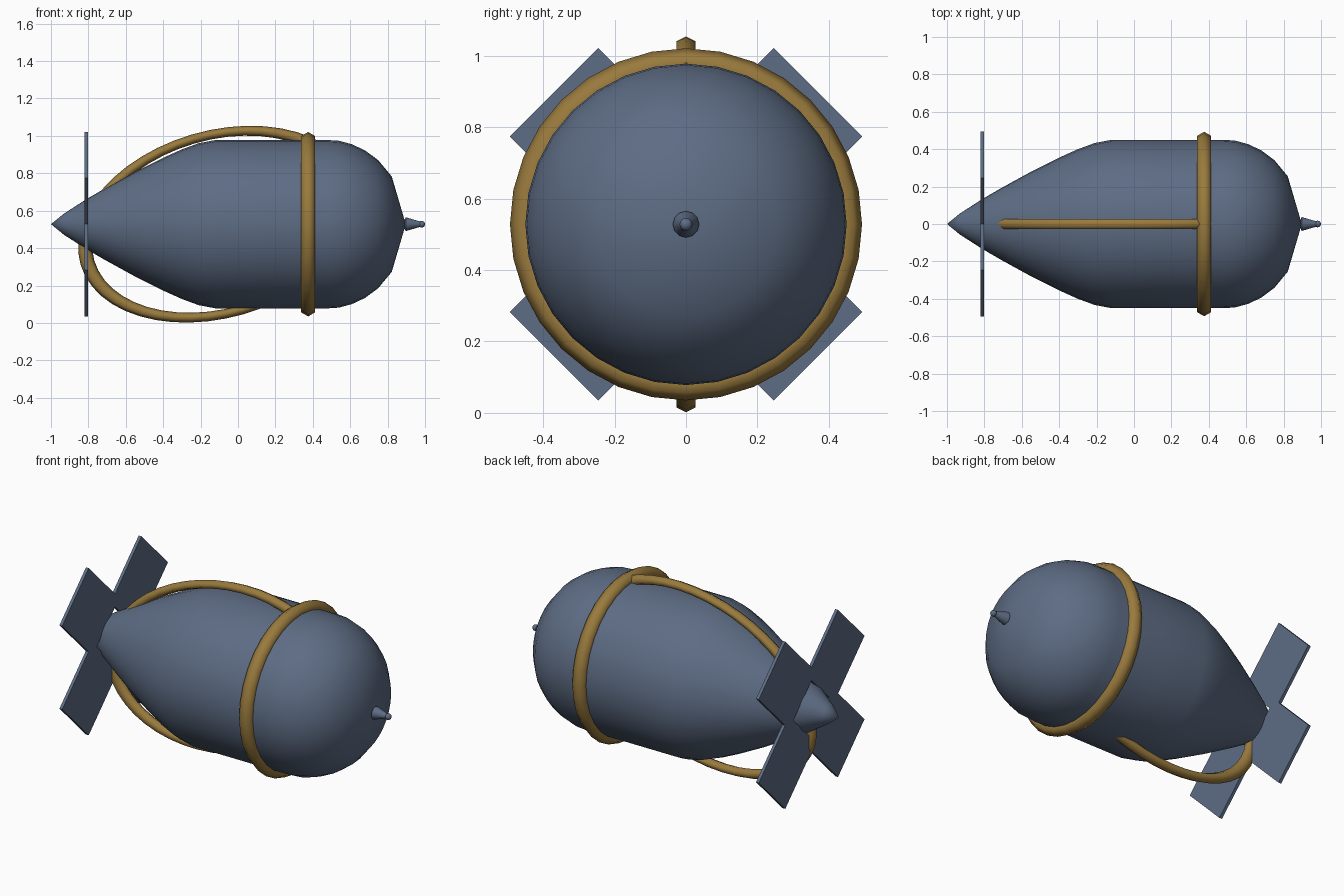
import bpy, bmesh, math
from mathutils import Matrix

if "Cube" in bpy.data.objects:
    bpy.data.objects.remove(bpy.data.objects["Cube"])

CZ = 0.528  # height of the long axis


def material(name, col):
    m = bpy.data.materials.new(name)
    m.diffuse_color = (*col, 1)
    m.use_nodes = True
    m.node_tree.nodes["Principled BSDF"].inputs["Base Color"].default_value = m.diffuse_color
    return m


STEEL = material("blue_grey_steel", (0.11, 0.15, 0.23))
BRASS = material("dull_brass", (0.32, 0.195, 0.047))


def finish(name, mat, angle=None):
    ob = bpy.context.object
    ob.name = ob.data.name = name
    ob.data.materials.append(mat)
    if angle:
        bpy.ops.object.shade_smooth_by_angle(angle=math.radians(angle))
    return ob


def lathe(name, profile, mat, sides, angle):
    """Revolve (x, radius) points around the long axis."""
    bm = bmesh.new()
    rings = []
    for x, r in profile:
        if r == 0:
            rings.append([bm.verts.new((x, 0, CZ))] * sides)
        else:
            rings.append([bm.verts.new((x, r * math.cos(t), CZ + r * math.sin(t)))
                          for t in (2 * math.pi * i / sides for i in range(sides))])
    for a, b in zip(rings, rings[1:]):
        for i in range(sides):
            j = (i + 1) % sides
            quad = list(dict.fromkeys((a[i], a[j], b[j], b[i])))
            bm.faces.new(quad)
    bmesh.ops.recalc_face_normals(bm, faces=bm.faces)
    me = bpy.data.meshes.new(name)
    bm.to_mesh(me)
    bm.free()
    ob = bpy.data.objects.new(name, me)
    bpy.context.collection.objects.link(ob)
    bpy.ops.object.select_all(action='DESELECT')
    ob.select_set(True)
    bpy.context.view_layer.objects.active = ob
    return finish(name, mat, angle)


# Casing: pointed tail, straight barrel, rounded nose
lathe("casing", [(-1.0, 0), (-0.93, 0.057), (-0.81, 0.134), (-0.71, 0.192),
                 (-0.55, 0.28), (-0.4, 0.355), (-0.3, 0.4), (-0.21, 0.433),
                 (-0.12, 0.45), (0.15, 0.45), (0.48, 0.45), (0.54, 0.446),
                 (0.61, 0.427), (0.68, 0.394), (0.75, 0.342), (0.822, 0.255),
                 (0.897, 0)], STEEL, 32, 60)

# Nose fuse: tapered stub and small round tip
lathe("fuse_stub", [(0.88, 0), (0.897, 0.037), (0.972, 0.015), (0.974, 0)], STEEL, 12, 40)
bpy.ops.mesh.primitive_uv_sphere_add(segments=12, ring_count=8, radius=0.018,
                                     location=(0.982, 0, CZ))
finish("fuse_tip", STEEL, 60)

# Band around the barrel
bpy.ops.mesh.primitive_torus_add(major_segments=32, minor_segments=6, major_radius=0.45,
                                 minor_radius=0.043, location=(0.375, 0, CZ),
                                 rotation=(0, math.pi / 2, 0))
finish("barrel_band", BRASS, 70)

# Tilted oval hoop lying in the vertical centre plane
bpy.ops.mesh.primitive_torus_add(major_segments=48, minor_segments=6, major_radius=0.95,
                                 minor_radius=0.05, location=(-0.105, 0, CZ),
                                 rotation=(math.pi / 2, -math.radians(16.3), 0))
hoop = finish("oval_hoop", BRASS, 70)
hoop.scale = (0.768, 0.5, 0.62)

# Four flat tail fins set diagonally
for k in range(4):
    bpy.ops.mesh.primitive_cube_add(size=1)
    fin = finish("tail_fin_%d" % (k + 1), STEEL)
    fin.data.transform(Matrix.Translation((-0.812, 0, CZ))
                       @ Matrix.Rotation(math.radians(45 + 90 * k), 4, 'X')
                       @ Matrix.Translation((0, 0, 0.322))
                       @ Matrix.Diagonal((0.018, 0.35, 0.402, 1)))
